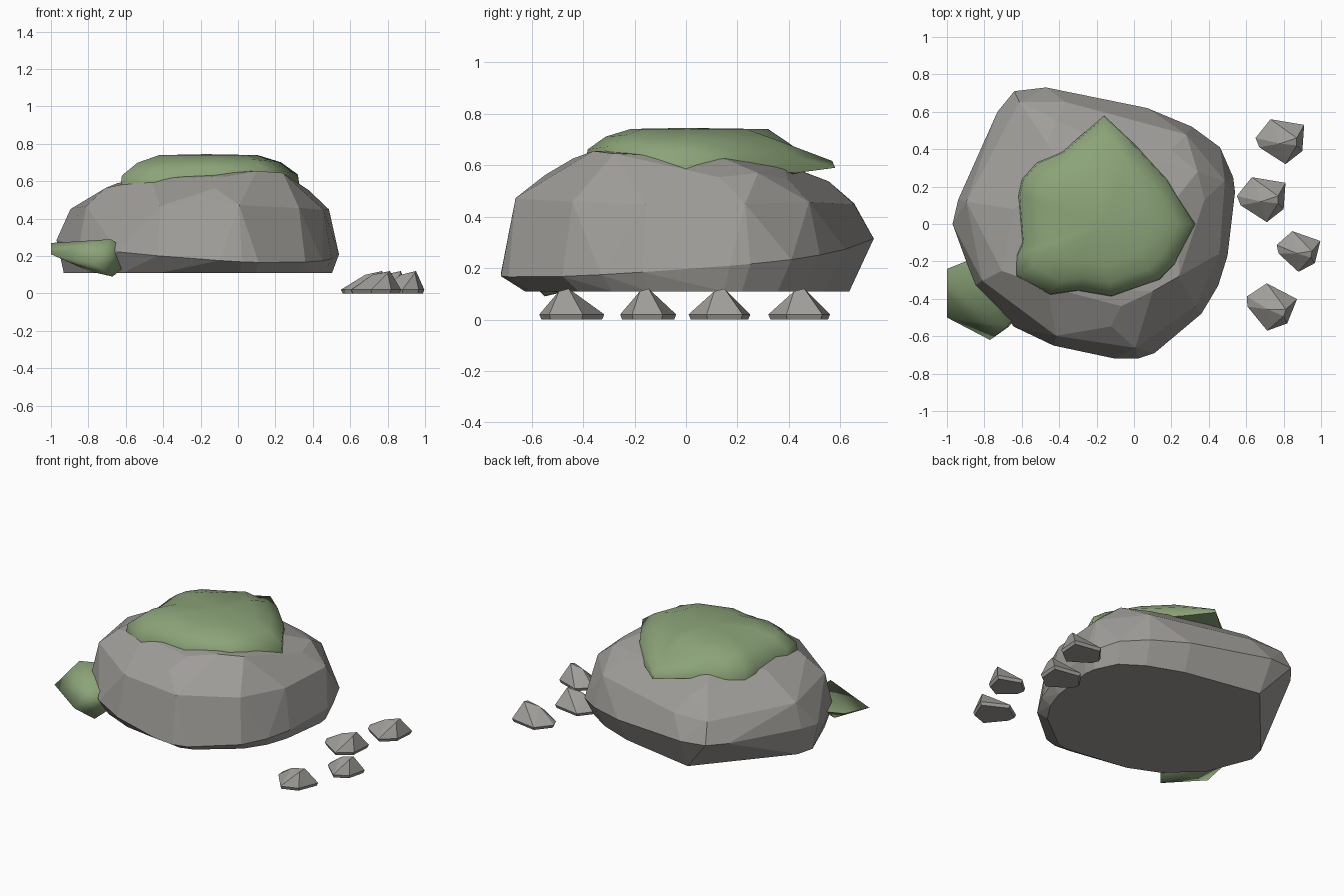
import bpy, bmesh, math, random
from mathutils import Vector, Matrix

random.seed(4)
cube = bpy.data.objects.get("Cube")
if cube:
    bpy.data.objects.remove(cube, do_unlink=True)


def make_material(name, color):
    mat = bpy.data.materials.new(name)
    mat.use_nodes = True
    mat.diffuse_color = color
    mat.node_tree.nodes["Principled BSDF"].inputs["Base Color"].default_value = color
    return mat


stone = make_material("stone grey", (0.35, 0.34, 0.32, 1))
moss = make_material("moss green", (0.26, 0.37, 0.19, 1))


def finish(bm, name, mat, smooth_angle=None):
    bmesh.ops.recalc_face_normals(bm, faces=bm.faces)
    mesh = bpy.data.meshes.new(name)
    bm.to_mesh(mesh)
    bm.free()
    obj = bpy.data.objects.new(name, mesh)
    bpy.context.collection.objects.link(obj)
    mesh.materials.append(mat)
    if smooth_angle:
        bpy.ops.object.select_all(action="DESELECT")
        obj.select_set(True)
        bpy.context.view_layer.objects.active = obj
        bpy.ops.object.shade_smooth_by_angle(angle=math.radians(smooth_angle))
    return obj


def hull(points, name, mat, smooth_angle=None, merge_angle=7):
    """Faceted solid wrapped around a handful of points."""
    bm = bmesh.new()
    for p in points:
        bm.verts.new(p)
    result = bmesh.ops.convex_hull(bm, input=bm.verts)
    loose = {v for v in result["geom_interior"] + result["geom_unused"]
             if isinstance(v, bmesh.types.BMVert)}
    bmesh.ops.delete(bm, geom=list(loose), context="VERTS")
    bmesh.ops.dissolve_limit(bm, angle_limit=math.radians(merge_angle),
                             verts=bm.verts, edges=bm.edges)
    return finish(bm, name, mat, smooth_angle)


# Boulder: one plan outline repeated at shrinking levels
boulder_outline = [
    (-.73, .6), (-.64, .71), (-.47, .73), (-.38, .71), (.07, .62), (.31, .52),
    (.46, .41), (.53, .25), (.54, .17), (.5, -.17), (.45, -.33), (.36, -.48),
    (.11, -.69), (.02, -.72), (-.1, -.72), (-.43, -.65), (-.64, -.55),
    (-.85, -.33), (-.97, 0), (-.94, .13)]
middle = -.2
# each level: x scale, y scale, height, rise to the back, rise to the left side,
# step between points, first point
levels = [(.95, .87, .11, 0, 0, 1, 2), (1, 1, .24, .08, -.06, 1, 0),
          (.94, .92, .46, 0, 0, 2, 1), (.78, .76, .555, -.02, .02, 3, 2),
          (.6, .61, .605, -.03, .04, 3, 1), (.4, .4, .635, 0, .03, 4, 1)]
# shoulder corners first, then the levels
points = [(.24, -.28, .645), (.1, -.36, .655), (.34, .28, .57)]
for sx, sy, z, back, side, step, first in levels:
    for x, y in boulder_outline[first::step]:
        dx = (x - middle) * sx
        wobble = random.uniform(-.015, .015) if sx < .95 else 0
        points.append((middle + dx, y * sy, z + back * y + side * dx + wobble))
hull(points, "boulder", stone)

# Moss cap: draped rim rising in rings to a flat crown
rim = [
    (-.16, .58, .59), (0, .43, .57), (.18, .24, .58), (.33, 0, .57),
    (.22, -.22, .61), (.14, -.3, .63), (-.12, -.39, .61), (-.3, -.36, .59),
    (-.45, -.38, .57), (-.63, -.28, .56), (-.63, -.17, .56), (-.6, -.1, .56),
    (-.62, .15, .57), (-.6, .24, .56), (-.52, .33, .57), (-.38, .39, .58)]
cap_centre = Vector((-.17, 0))
crown = .745
bm = bmesh.new()
rings = []
# each ring: scale, blend from rim height to crown height
for scale, blend in [(.85, -.1), (1, 0), (.98, .38), (.8, .75), (.55, .97)]:
    ring = []
    for x, y, z in rim:
        q = cap_centre + (Vector((x, y)) - cap_centre) * scale
        droop = .45 if y > .5 and scale > .7 else 1
        ring.append(bm.verts.new((q.x, q.y, z + (crown - z) * blend * droop)))
    rings.append(ring)
count = len(rim)
for low, high in zip(rings, rings[1:]):
    for i in range(count):
        j = (i + 1) % count
        bm.faces.new((low[i], low[j], high[j], high[i]))
bm.faces.new(rings[0])
top = bm.verts.new((cap_centre.x, cap_centre.y, crown))
for i in range(count):
    bm.faces.new((rings[-1][i], rings[-1][(i + 1) % count], top))
finish(bm, "moss_cap", moss, 70)

# Moss tuft poking out low on the right flank
hull([(-1, -.24, .27), (-1, -.5, .21), (-.77, -.62, .16), (-.68, -.55, .29),
      (-.67, -.55, .09), (-.8, -.42, .12), (-.9, -.2, .27), (-.55, -.4, .2)],
     "moss_tuft", moss, 100, 1)

# Pebbles: one wedge shape, turned and resized
pebble_outline = [(-.14, .02), (-.06, .12), (.12, .09), (.11, -.05),
                  (.02, -.12), (-.12, -.03)]
pebble_top = [(-.01, -.01, .1), (.08, .02, .12), (.08, -.02, .11)]
for i, (x, y, turn, size) in enumerate([(.79, .44, 0, 1), (.69, .13, 0, 1),
                                        (.88, -.15, -10, .87), (.73, -.45, -18, 1)]):
    spin = Matrix.Rotation(math.radians(turn), 3, "Z")
    shape = [(px * s, py * s, z) for s, z in [(.93, 0), (1, .02)]
             for px, py in pebble_outline] + pebble_top
    placed = []
    for p in shape:
        q = spin @ Vector(p)
        placed.append((x + q.x * size, y + q.y * size, q.z))
    hull(placed, "pebble_%d" % (i + 1), stone)
